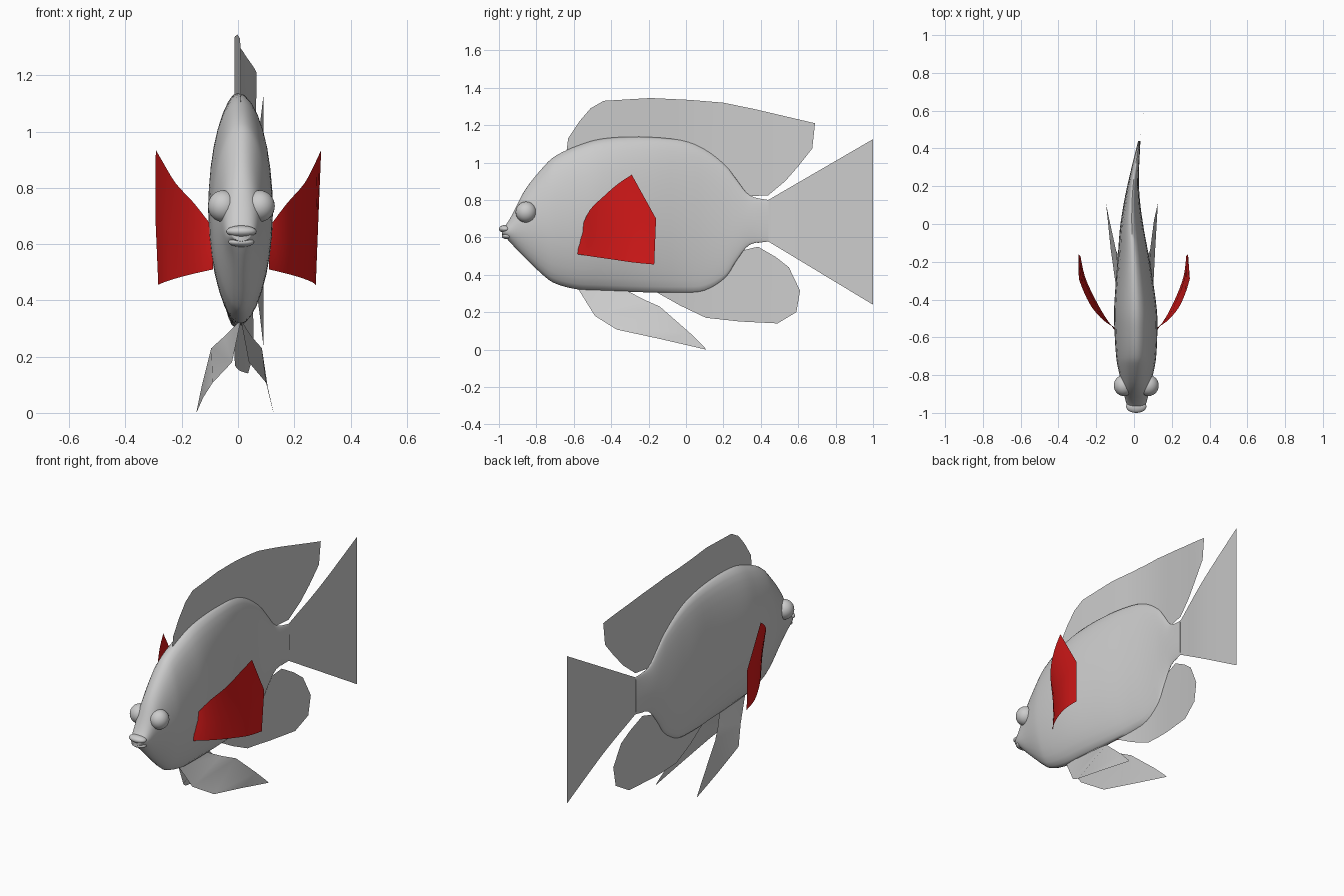
import bpy, bmesh, math
from mathutils import Vector, Matrix

if "Cube" in bpy.data.objects:
    bpy.data.objects.remove(bpy.data.objects["Cube"])


def spline(pts, n):
    """Catmull-Rom resampling of a list of tuples."""
    p = [Vector(q) for q in pts]
    out = []
    for i in range(len(p) - 1):
        a, b, c, d = p[max(i - 1, 0)], p[i], p[i + 1], p[min(i + 2, len(p) - 1)]
        for k in range(n):
            t = k / n
            out.append(b + 0.5 * t * ((c - a) + t * ((2 * a - 5 * b + 4 * c - d)
                       + t * (3 * (b - c) + d - a))))
    return out + [p[-1]]


# Swimming curve of the spine: (y, x)
SPINE = spline([(-1, .012), (-.55, .01), (-.2, -.002), (0, -.012), (.2, -.005),
                (.44, .028), (.68, .065), (1, .09)], 6)


def bend(y):
    for a, b in zip(SPINE, SPINE[1:]):
        if y <= b[0]:
            return a[1] + (b[1] - a[1]) * (y - a[0]) / (b[0] - a[0])
    return SPINE[-1][1]


def finish(name, bm, mat=None, angle=40):
    for v in bm.verts:
        v.co.x += bend(v.co.y)
    bmesh.ops.recalc_face_normals(bm, faces=bm.faces)
    me = bpy.data.meshes.new(name)
    bm.to_mesh(me)
    bm.free()
    ob = bpy.data.objects.new(name, me)
    bpy.context.collection.objects.link(ob)
    if mat:
        me.materials.append(mat)
    bpy.ops.object.select_all(action='DESELECT')
    ob.select_set(True)
    bpy.context.view_layer.objects.active = ob
    bpy.ops.object.shade_smooth_by_angle(angle=math.radians(angle))
    return ob


def median_fin(name, outline):
    """Flat fin on the centre plane, sliced so it follows the spine."""
    bm = bmesh.new()
    bm.faces.new([bm.verts.new((0, y, z)) for y, z in outline])
    for i in range(-16, 25):
        bmesh.ops.bisect_plane(bm, geom=bm.verts[:] + bm.edges[:] + bm.faces[:],
                               plane_co=(0, i * .04 + .013, 0), plane_no=(0, 1, 0))
    finish(name, bm)


def sheet(name, rails, side, mat=None):
    """Curved paired fin lofted between rails."""
    bm = bmesh.new()
    rows = [[bm.verts.new((side * x, y, z)) for x, y, z in r] for r in rails]
    for r, s in zip(rows, rows[1:]):
        for i in range(len(r) - 1):
            bm.faces.new((r[i], r[i + 1], s[i + 1], s[i]))
    finish(name, bm, mat)


def ellipsoid(name, loc, scale):
    bm = bmesh.new()
    bmesh.ops.create_uvsphere(bm, u_segments=24, v_segments=16, radius=1,
                              matrix=Matrix.Translation(loc) @ Matrix.Diagonal((*scale, 1)))
    finish(name, bm)


# Body: stations (y, top z, bottom z, half width)
STATIONS = [(-.985, .652, .61, .032), (-.965, .665, .6, .046), (-.93, .72, .562, .058),
            (-.86, .855, .49, .074), (-.755, .985, .39, .098), (-.69, 1.04, .35, .107),
            (-.58, 1.09, .322, .113), (-.45, 1.127, .314, .113), (-.25, 1.138, .307, .092),
            (-.03, 1.12, .305, .064), (.1, 1.07, .317, .045), (.21, .985, .385, .03),
            (.27, .91, .475, .023), (.34, .825, .56, .016), (.44, .80, .578, .006)]
N = 32
bm = bmesh.new()
rings = []
for y, top, bot, w in spline(STATIONS, 4):
    ring = []
    for k in range(N):
        a = 2 * math.pi * k / N
        s = math.sin(a)
        taper = 1 - .13 * max(0, -s) ** 2
        ring.append(bm.verts.new((w * math.cos(a) * taper, y,
                                  (top + bot) / 2 + s * (top - bot) / 2)))
    rings.append(ring)
for r, s in zip(rings, rings[1:]):
    for k in range(N):
        bm.faces.new((r[k], r[(k + 1) % N], s[(k + 1) % N], s[k]))
bm.faces.new(rings[0])
bm.faces.new(rings[-1])
finish("body", bm, angle=60)

# Lips
ellipsoid("upper_lip", (0, -.966, .645), (.054, .034, .021))
ellipsoid("lower_lip", (0, -.953, .607), (.046, .032, .017))

# Unpaired fins: outlines (y, z)
median_fin("dorsal_fin", [(-.64, 1.05), (-.63, 1.13), (-.57, 1.22), (-.51, 1.29), (-.44, 1.33),
                          (-.19, 1.345), (.02, 1.335), (.2, 1.32), (.37, 1.285), (.69, 1.21),
                          (.675, 1.075), (.6, .98), (.53, .9), (.44, .825), (.34, .82),
                          (.2, .95), (.08, 1.03), (-.1, 1.08), (-.4, 1.08), (-.55, 1.05)])
median_fin("anal_fin", [(-.155, .305), (-.03, .235), (.107, .17), (.29, .15), (.49, .14),
                        (.59, .2), (.61, .315), (.55, .44), (.48, .495), (.385, .55),
                        (.26, .52), (.18, .42), (.05, .35), (-.1, .34)])
median_fin("tail_fin", [(.38, .80), (.44, .80), (1, 1.125), (1, .24), (.44, .578), (.38, .57)])

# Paired parts
red = bpy.data.materials.new("fin_red")
red.diffuse_color = (.7, .01, .01, 1)
red.use_nodes = True
red.node_tree.nodes["Principled BSDF"].inputs["Base Color"].default_value = red.diffuse_color
PECTORAL = [
    [(.1, -.555, .66), (.165, -.515, .745), (.228, -.445, .815), (.268, -.365, .885),
     (.294, -.29, .935)],
    [(.1, -.57, .585), (.17, -.49, .61), (.227, -.39, .64), (.268, -.28, .675),
     (.29, -.16, .70)],
    [(.1, -.58, .51), (.165, -.485, .495), (.22, -.38, .48), (.262, -.275, .465),
     (.28, -.17, .455)]]
PELVIC = [
    [(0, -.58, .33), (.03, -.487, .18), (.095, -.37, .107), (.118, -.13, .055), (.137, .107, 0)],
    [(.005, -.315, .315), (.05, -.23, .27), (.09, -.14, .23), (.118, .02, .09),
     (.135, .1, .012)]]
for side, tag in ((-1, "left"), (1, "right")):
    ellipsoid(tag + "_eye", (side * .065, -.855, .735), (.054, .056, .056))
    sheet(tag + "_pectoral_fin", [spline(r, 3) for r in PECTORAL], side, red)
    sheet(tag + "_pelvic_fin", PELVIC, side)
